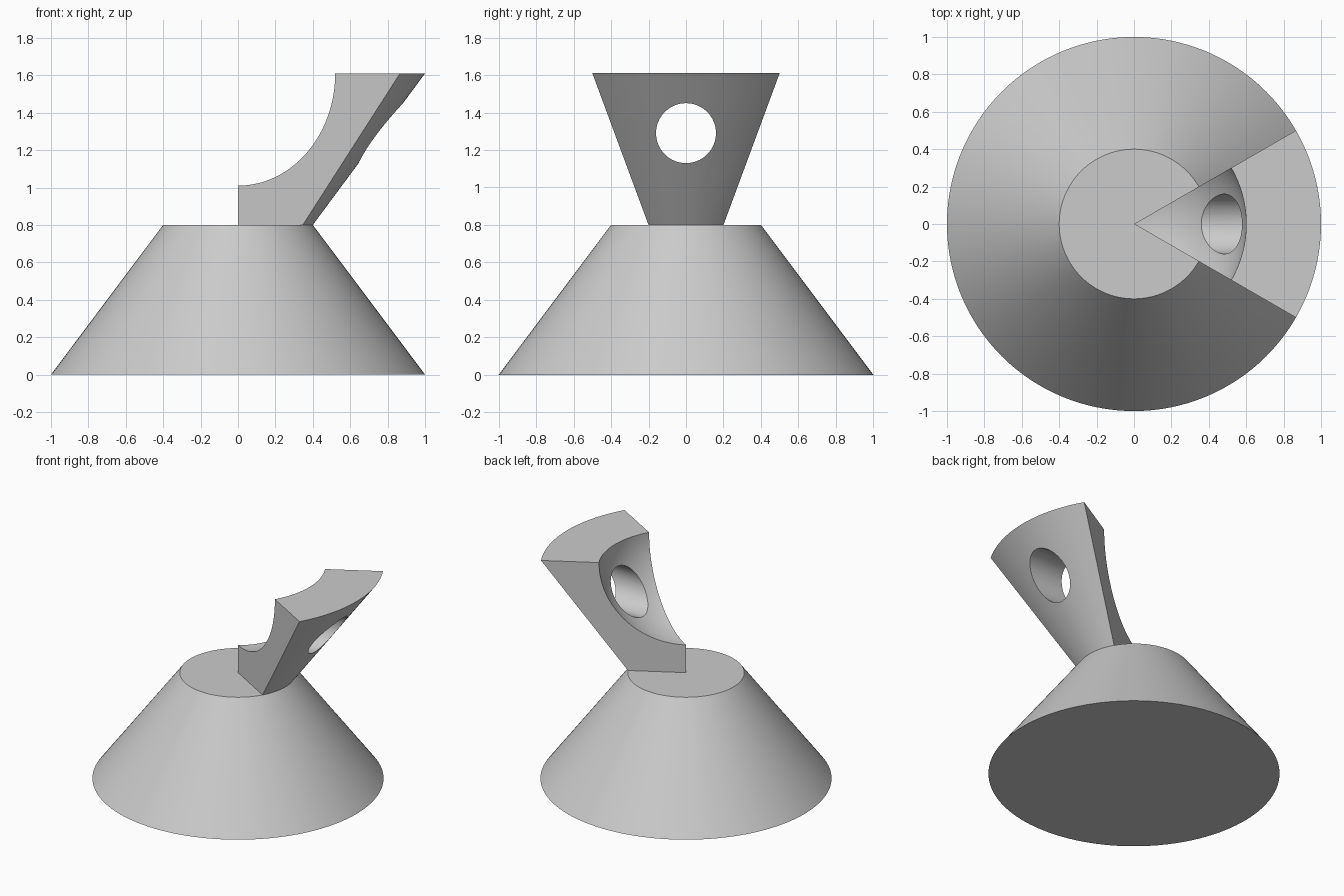
import bpy, bmesh
from math import sin, cos, pi, radians

cube = bpy.data.objects.get("Cube")
if cube:
    bpy.data.objects.remove(cube, do_unlink=True)

BASE_TOP, TOP = 0.80, 1.61
BOWL_R = 0.60

grey = bpy.data.materials.new("plain_grey")
grey.use_nodes = True
grey.diffuse_color = (0.6, 0.6, 0.6, 1)
grey.node_tree.nodes["Principled BSDF"].inputs["Base Color"].default_value = (0.6, 0.6, 0.6, 1)


def revolve(name, profile, start, end, steps, capped):
    """Turn an (r, z) profile about the z axis; cap the two ends of a partial turn."""
    bm = bmesh.new()
    rings = []
    for i in range(steps + 1):
        a = start + (end - start) * i / steps
        rings.append([bm.verts.new((r * cos(a), r * sin(a), z)) for r, z in profile])
    for a, b in zip(rings, rings[1:]):
        for j in range(len(profile) - 1):
            bm.faces.new((a[j], b[j], b[j + 1], a[j + 1]))
    if capped:
        bm.faces.new(rings[0])
        bm.faces.new(rings[-1])
    bmesh.ops.remove_doubles(bm, verts=bm.verts, dist=1e-5)
    bmesh.ops.recalc_face_normals(bm, faces=bm.faces)
    mesh = bpy.data.meshes.new(name)
    bm.to_mesh(mesh)
    bm.free()
    mesh.materials.append(grey)
    obj = bpy.data.objects.new(name, mesh)
    bpy.context.collection.objects.link(obj)
    return obj


def select_only(obj):
    bpy.ops.object.select_all(action='DESELECT')
    obj.select_set(True)
    bpy.context.view_layer.objects.active = obj


# Truncated cone base
base = revolve("cone_base", [(0, 0), (1, 0), (0.4, BASE_TOP), (0, BASE_TOP)],
               0, 2 * pi, 128, False)

# Sixty degree wedge of an inverted cone, hollowed by a spherical bowl
bowl = [(BOWL_R * cos(t), TOP - BOWL_R * sin(t))
        for t in (pi / 2 * i / 32 for i in range(33))]
bowl[-1] = (0, TOP - BOWL_R)
wedge = revolve("bowl_wedge", [(0, BASE_TOP), (0.4, BASE_TOP), (1, TOP)] + bowl,
                radians(-30), radians(30), 24, True)

# Round hole running straight through the wedge along x
bpy.ops.mesh.primitive_cylinder_add(vertices=64, radius=0.16, depth=1.0,
                                    location=(0.75, 0, 1.29), rotation=(0, pi / 2, 0))
cutter = bpy.context.object
cutter.name = "hole_cutter"
cutter.hide_render = True
cutter.data.materials.append(grey)
hole = wedge.modifiers.new("hole", 'BOOLEAN')
hole.operation = 'DIFFERENCE'
hole.solver = 'EXACT'
hole.object = cutter
select_only(wedge)
bpy.ops.object.modifier_apply(modifier=hole.name)
bpy.data.objects.remove(cutter, do_unlink=True)

for obj in (base, wedge):
    select_only(obj)
    bpy.ops.object.shade_smooth_by_angle(angle=radians(30))
